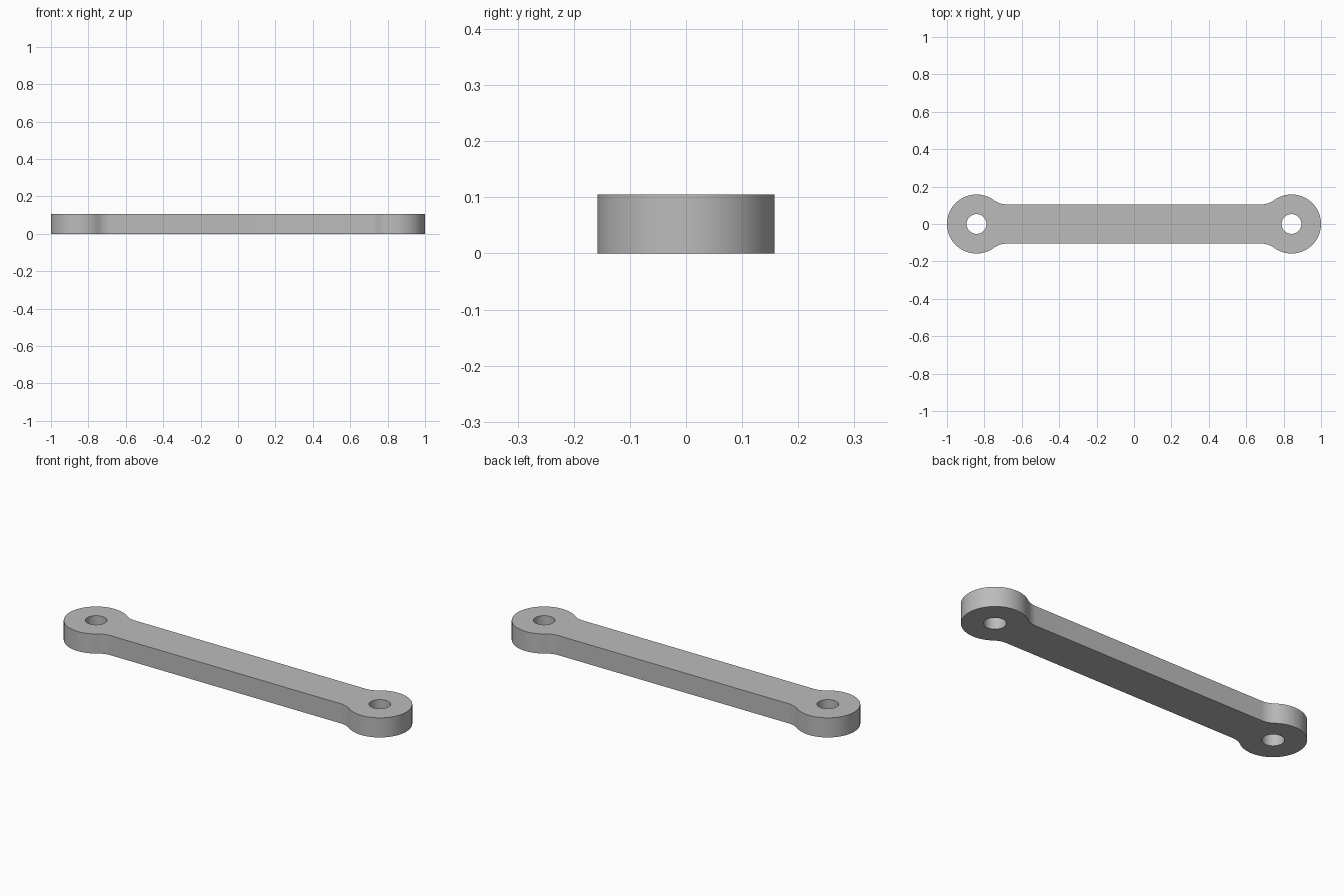
import bpy, bmesh
from math import cos, sin, pi, atan2

cube = bpy.data.objects.get("Cube")
if cube:
    bpy.data.objects.remove(cube, do_unlink=True)

# Proportions: the link is 38 units long, scaled to 2
U = 1 / 19
EYE_X, EYE_R, HOLE_R = 16 * U, 3 * U, 1 * U
HALF_WIDTH, HEIGHT, FILLET_R, FILLET_X = 2 * U, 2 * U, 2 * U, 13 * U


def arc(cx, cy, r, start, end, steps):
    angles = [start + (end - start) * i / steps for i in range(steps + 1)]
    return [(cx + r * cos(a), cy + r * sin(a)) for a in angles]


# Right-hand half outline: lower fillet, round eye, upper fillet
fillet_y = HALF_WIDTH + FILLET_R
tangent = atan2(fillet_y, FILLET_X - EYE_X)
upper = arc(FILLET_X, fillet_y, FILLET_R, tangent - pi, -pi / 2, 12)
lower = [(x, -y) for x, y in reversed(upper)]
eye = arc(EYE_X, 0, EYE_R, -tangent, tangent, 64)
half = lower + eye[1:-1] + upper
outline = half + [(-x, -y) for x, y in half]

# Pin holes at both ends
holes = [arc(s * EYE_X, 0, HOLE_R, 0, 2 * pi, 48)[:-1] for s in (1, -1)]

# Fill the profile around the holes and extrude it upwards
bm = bmesh.new()
edges = []
for loop in [outline] + holes:
    verts = [bm.verts.new((x, y, 0)) for x, y in loop]
    edges += [bm.edges.new((v, verts[i - 1])) for i, v in enumerate(verts)]
bmesh.ops.triangle_fill(bm, edges=edges, use_beauty=True, use_dissolve=False)
result = bmesh.ops.extrude_face_region(bm, geom=bm.faces[:], use_keep_orig=True)
top = [g for g in result["geom"] if isinstance(g, bmesh.types.BMVert)]
bmesh.ops.translate(bm, verts=top, vec=(0, 0, HEIGHT))
bmesh.ops.recalc_face_normals(bm, faces=bm.faces[:])

mesh = bpy.data.meshes.new("link_arm")
bm.to_mesh(mesh)
bm.free()
link = bpy.data.objects.new("link_arm", mesh)
bpy.context.collection.objects.link(link)

# Plain grey finish
grey = bpy.data.materials.new("light_grey")
grey.use_nodes = True
colour = (0.5, 0.5, 0.5, 1)
grey.diffuse_color = colour
grey.node_tree.nodes["Principled BSDF"].inputs["Base Color"].default_value = colour
mesh.materials.append(grey)

# Smooth round walls, crisp rims
bpy.ops.object.select_all(action="DESELECT")
link.select_set(True)
bpy.context.view_layer.objects.active = link
bpy.ops.object.shade_smooth_by_angle(angle=pi / 6)
